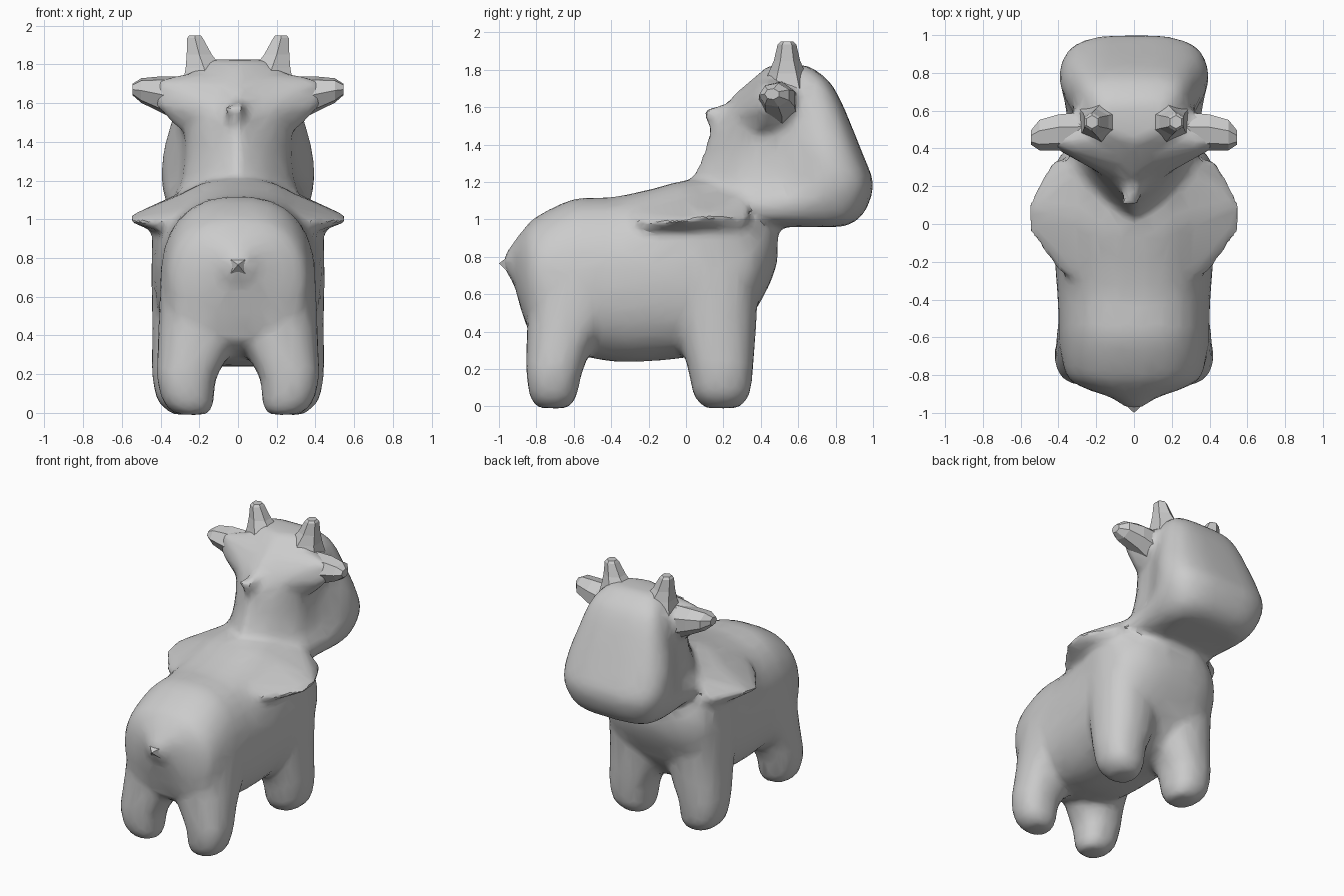
import bpy, bmesh, math

if "Cube" in bpy.data.objects:
    bpy.data.objects.remove(bpy.data.objects["Cube"])


def sup(a, p):
    """Superellipse direction for angle a."""
    c, s = math.cos(a), math.sin(a)
    return (math.copysign(abs(c) ** (2 / p), c), math.copysign(abs(s) ** (2 / p), s))


def finish(bm, name):
    bmesh.ops.recalc_face_normals(bm, faces=bm.faces[:])
    me = bpy.data.meshes.new(name)
    bm.to_mesh(me)
    bm.free()
    ob = bpy.data.objects.new(name, me)
    bpy.context.collection.objects.link(ob)
    return ob


def loft(name, rings):
    bm = bmesh.new()
    vs = [[bm.verts.new(p) for p in r] for r in rings]
    n = len(rings[0])
    for a, b in zip(vs, vs[1:]):
        for i in range(n):
            bm.faces.new((a[i], a[(i + 1) % n], b[(i + 1) % n], b[i]))
    bm.faces.new(vs[0])
    bm.faces.new(vs[-1])
    return finish(bm, name)


def hull(name, pts):
    bm = bmesh.new()
    for p in pts:
        bm.verts.new(p)
    bmesh.ops.convex_hull(bm, input=bm.verts[:])
    return finish(bm, name)


def angles(n):
    return [2 * math.pi * (i + 0.5) / n for i in range(n)]


def smooth_rows(rows, steps=4):
    """Catmull-Rom interpolation of a small table of sections."""
    out = []
    for i in range(len(rows) - 1):
        p0, p1, p2 = rows[max(i - 1, 0)], rows[i], rows[i + 1]
        p3 = rows[min(i + 2, len(rows) - 1)]
        for k in range(steps):
            t = k / steps
            out.append([0.5 * (2 * b + (c - a) * t + (2 * a - 5 * b + 4 * c - d) * t * t
                               + (3 * b - a - 3 * c + d) * t ** 3)
                        for a, b, c, d in zip(p0, p1, p2, p3)])
    return out + [list(rows[-1])]


parts = []

# torso: y, bottom z, top z, half width
torso = [(-.97, .73, .81, .05), (-.92, .65, .88, .12), (-.87, .48, .945, .26),
         (-.8, .35, 1.015, .36), (-.6, .28, 1.11, .395), (-.4, .24, 1.12, .405),
         (-.2, .24, 1.16, .42), (0, .26, 1.21, .435), (.2, .3, 1.2, .44), (.35, .48, 1.1, .40),
         (.45, .66, 1.02, .28), (.49, .78, .97, .13)]
rings = []
for y, zb, zt, w in smooth_rows(torso):
    rings.append([(w * sup(a, 2.5 if a < math.pi else 3.0)[0], y,
                   (zb + zt) / 2 + (zt - zb) / 2 * sup(a, 2.2)[1]) for a in angles(28)])
parts.append(loft("torso", rings))

# neck and head: z, back y, front y, neck half width, cheek half width
head = [(.96, .36, .84, .2, .25), (1.0, .14, .92, .31, .32), (1.08, -.02, .975, .34, .37),
        (1.2, .02, 1.0, .29, .395), (1.35, .09, .945, .275, .385), (1.5, .14, .885, .28, .345),
        (1.65, .24, .82, .28, .30), (1.75, .35, .755, .25, .25), (1.825, .44, .65, .18, .17)]
rings = []
for z, yb, yf, wn, wc in smooth_rows(head):
    d = yf - yb
    half = smooth_rows([(0, yb), (.5 * wn, yb + .11 * d), (.94 * wn, yb + .3 * d),
                        (wn + .15 * (wc - wn), yb + .5 * d),
                        (wc, yb + .75 * d), (.88 * wc, yf - .08 * d),
                        (.5 * wc, yf - .01 * d), (0, yf)], 3)
    rings.append([(x, y, z) for x, y in half] + [(-x, y, z) for x, y in half[-2:0:-1]])
parts.append(loft("head", rings))

# legs: z, x, y, x radius, y radius
back = [(-.01, .235, -.71, .08, .08), (.05, .255, -.71, .13, .125), (.18, .265, -.705, .155, .15),
        (.32, .225, -.675, .192, .18), (.45, .205, -.63, .208, .22), (.75, .2, -.55, .2, .29)]
front = [(-.01, .25, .19, .085, .09), (.06, .275, .19, .14, .15), (.2, .28, .185, .165, .175),
         (.34, .25, .17, .195, .2), (.5, .24, .16, .205, .22), (.75, .25, .15, .2, .24),
         (1.0, .25, .14, .19, .25)]
for s in (-1, 1):
    for rows in (back, front):
        parts.append(loft("leg", [[(s * (x + rx * sup(a, 2.3)[0]), y + ry * sup(a, 2.3)[1], z)
                                   for a in angles(18)] for z, x, y, rx, ry in smooth_rows(rows)]))
    # shoulder flaps
    parts.append(hull("flap", [(s * x, y, z) for x, y, z in [
        (.18, -.35, 1.08), (.15, .0, 1.19), (.25, .35, 1.16), (.41, -.26, .98), (.49, -.12, .99),
        (.51, .18, 1.01), (.57, -.02, .99), (.57, .09, 1.015), (.43, .36, 1.0),
        (.4, -.2, .94), (.43, .0, .94), (.43, .25, .94)]]))
    # webbing from nape to ear root
    parts.append(hull("ear_root", [(s * x, y, z) for x, y, z in [
        (.0, .16, 1.5), (.0, .22, 1.6), (.02, .32, 1.72), (.2, .45, 1.77), (.42, .42, 1.72),
        (.44, .41, 1.6), (.32, .4, 1.47), (.2, .6, 1.7), (.42, .57, 1.68), (.3, .58, 1.52)]]))

# nape spike
parts.append(hull("nape", [(.04, .25, 1.62), (-.04, .25, 1.62), (.05, .2, 1.4), (-.05, .2, 1.4),
                           (.02, .09, 1.59), (-.07, .09, 1.58), (0, .12, 1.5)]))

# fuse the parts into one skin
bpy.ops.object.select_all(action='DESELECT')
for p in parts:
    p.select_set(True)
bpy.context.view_layer.objects.active = parts[0]
bpy.ops.object.join()
body = bpy.context.view_layer.objects.active
body.name = "body"
m = body.modifiers.new("fuse", 'REMESH')
m.mode, m.voxel_size = 'VOXEL', .022
m = body.modifiers.new("relax", 'SMOOTH')
m.factor, m.iterations = .5, 12
m = body.modifiers.new("facets", 'DECIMATE')
m.ratio = .13
for m in list(body.modifiers):
    bpy.ops.object.modifier_apply(modifier=m.name)
bpy.ops.object.shade_smooth_by_angle(angle=math.radians(30))

# faceted ears and horns, rooted in the skull
ear = [(.2, .5, 1.61, .1, .12), (.3, .49, 1.62, .11, .12), (.4, .49, 1.645, .1, .095),
       (.5, .475, 1.665, .085, .065), (.545, .46, 1.67, .04, .03)]
horn = [(1.68, .16, .54, .15, .14), (1.78, .175, .54, .11, .1), (1.85, .2, .54, .075, .07),
        (1.935, .222, .54, .047, .05), (1.95, .222, .54, .035, .035)]
for s, side in ((-1, "left"), (1, "right")):
    loft(side + "_ear", [[(s * x, y + ry * math.cos(a), z + rz * math.sin(a)) for a in angles(7)]
                         for x, y, z, ry, rz in ear])
    loft(side + "_horn", [[(s * (x + rx * math.cos(a)), y + ry * math.sin(a), z) for a in angles(6)]
                          for z, x, y, rx, ry in horn])

# pointed tail stub
hull("tail", [(0, -1.0, .765), (.07, -.93, .81), (-.07, -.93, .81), (0, -.93, .7),
              (.15, -.86, .87), (-.15, -.86, .87), (.11, -.86, .63), (-.11, -.86, .63)])
